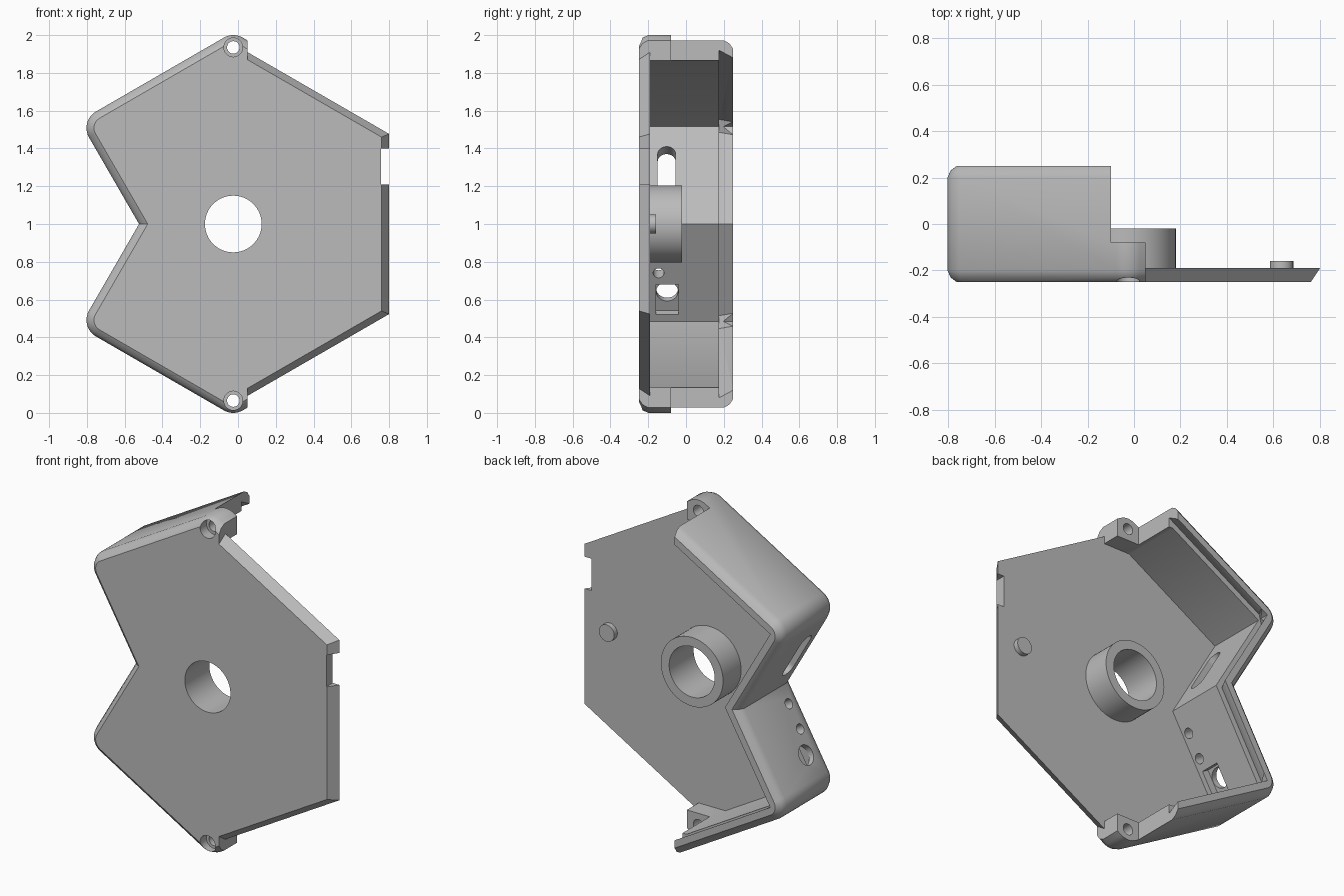
import bpy, bmesh, math
from mathutils import Vector, Matrix

if "Cube" in bpy.data.objects:
    bpy.data.objects.remove(bpy.data.objects["Cube"])

grey = bpy.data.materials.new("plain grey")
grey.use_nodes = True
grey.diffuse_color = (0.5, 0.5, 0.5, 1)
grey.node_tree.nodes["Principled BSDF"].inputs["Base Color"].default_value = (0.5, 0.5, 0.5, 1)

FRONT, FLOOR, BACK = -0.25, -0.19, 0.25


# --- 2D outlines in (x, z) ---
def inset(corners, dist):
    """Move every edge of a counter-clockwise outline inwards."""
    out = []
    for i, p in enumerate(corners):
        a = (p - corners[i - 1]).normalized()
        b = (corners[(i + 1) % len(corners)] - p).normalized()
        na, nb = Vector((-a.y, a.x)), Vector((-b.y, b.x))
        out.append(p + (na + nb) * dist / (1 + na.dot(nb)))
    return out


def rounded(corners, radii, segs=10):
    out = []
    for i, (p, r) in enumerate(zip(corners, radii)):
        if r <= 0:
            out.append(p)
            continue
        a = (corners[i - 1] - p).normalized()
        b = (corners[(i + 1) % len(corners)] - p).normalized()
        half = a.angle(b) / 2
        centre = p + (a + b).normalized() * r / math.sin(half)
        start, end = p + a * r / math.tan(half) - centre, p + b * r / math.tan(half) - centre
        ang = math.atan2(start.y, start.x)
        sweep = math.remainder(math.atan2(end.y, end.x) - ang, 2 * math.pi)
        for k in range(segs + 1):
            t = ang + sweep * k / segs
            out.append(centre + Vector((math.cos(t), math.sin(t))) * r)
    return out


def rect(x0, x1, z0, z1, r=0.0):
    c = [Vector(p) for p in ((x0, z0), (x1, z0), (x1, z1), (x0, z1))]
    return rounded(c, [r] * 4)


def circle(x, z, r, n=48):
    return [Vector((x + r * math.cos(2 * math.pi * k / n), z + r * math.sin(2 * math.pi * k / n)))
            for k in range(n)]


# --- solids ---
def loft(name, layers, matrix=None):
    """Skin matching outlines given as (outline, y) layers."""
    bm = bmesh.new()
    rings = [[bm.verts.new((p[0], y, p[1])) for p in pts] for pts, y in layers]
    for low, high in zip(rings, rings[1:]):
        for i in range(len(low)):
            bm.faces.new((low[i - 1], low[i], high[i], high[i - 1]))
    bm.faces.new(rings[0])
    bm.faces.new(rings[-1])
    if matrix:
        bm.transform(matrix)
    bmesh.ops.recalc_face_normals(bm, faces=bm.faces)
    mesh = bpy.data.meshes.new(name)
    bm.to_mesh(mesh)
    bm.free()
    mesh.materials.append(grey)
    obj = bpy.data.objects.new(name, mesh)
    bpy.context.scene.collection.objects.link(obj)
    return obj


def prism(name, outline, y0, y1, matrix=None):
    return loft(name, [(outline, y0), (outline, y1)], matrix)


def combine(target, tool, operation="DIFFERENCE"):
    tool.hide_render = True
    mod = target.modifiers.new("combine", "BOOLEAN")
    mod.operation, mod.object, mod.solver = operation, tool, "EXACT"
    bpy.context.view_layer.objects.active = target
    bpy.ops.object.modifier_apply(modifier=mod.name)
    bpy.data.objects.remove(tool)


# Outer outline: notched hexagon, counter-clockwise from the notch
NOTCH_X, MID, HOLE_X = -0.524, 1.0, -0.025
lower = [(-0.839, 0.455), (HOLE_X, -0.0155), (0.8, 0.461)]
hexagon = [Vector((NOTCH_X, MID))] + [Vector(p) for p in lower]
hexagon += [Vector((x, 2 * MID - z)) for x, z in reversed(lower)]


def outer(d):
    r = 0.1 - d
    return rounded(inset(hexagon, d), [0, r, r, 0, 0, r, r])


# Body with softened front and back rims
rim = [(0.04, 0.0), (0.014, 0.02), (0.0, 0.05)]
shell = loft("shell", [(outer(d), FRONT + h) for d, h in rim]
             + [(outer(d), BACK - h) for d, h in reversed(rim)])

# Open side: walls end early, screw posts stay short
combine(shell, prism("side_cut", rect(0.05, 2, -1, 3), -1, 1))
combine(shell, prism("wall_cut", rect(-0.1, 2, -1, 3), -0.08, 1))

# Cavity, leaving flat screw posts at both tips
wall = inset(hexagon, 0.08)
post = 0.135
cavity = [wall[0], wall[1]] + [Vector(p) for p in (
    (-0.126, post), (1.2, post), (1.2, 2 - post), (-0.126, 2 - post))] + [wall[6]]
combine(shell, prism("cavity", cavity, FLOOR, 1))

# Undercut groove for a sliding cover
groove_radii = [0, 0.05, 0, 0, 0, 0, 0.05]
combine(shell, loft("groove", [(rounded(inset(hexagon, d), groove_radii, 1), y)
                               for d, y in ((0.045, 0.175), (0.082, BACK + 0.004))]))


# Front plate with slanted edges on the open side
def plate_outline(x1, z_at_step):
    slope = math.tan(math.radians(30))
    ends = [(-0.02, z_at_step + 0.07 * slope), (x1, z_at_step - (x1 - 0.05) * slope)]
    return [Vector((x, 2 - z)) for x, z in ends] + [Vector(p) for p in reversed(ends)]


combine(shell, loft("plate", [(plate_outline(0.76, 1.87), FRONT),
                              (plate_outline(0.8, 1.91), FLOOR)]), "UNION")
combine(shell, prism("edge_notch", rect(0.757, 1, 1.21, 1.4), -1, 1))

# Central boss and bore
boss = prism("boss", circle(HOLE_X, MID, 0.205, 64), FLOOR - 0.02, -0.02)
for part in (shell, boss):
    combine(part, prism("bore", circle(HOLE_X, MID, 0.15, 64), -1, 1))

# Screw holes with counterbores
for z in (0.065, 1.935):
    combine(shell, prism("screw_hole", circle(HOLE_X, z, 0.033, 32), -1, 0.1))
    combine(shell, prism("counterbore", circle(HOLE_X, z, 0.05, 32), -1, FRONT + 0.06))


# Openings in the two notch walls
def wall_frame(side):
    along = Vector((-0.5, 0, 0.866 * side))
    inward = Vector((0.866, 0, 0.5 * side))
    m = Matrix((along, inward, Vector((0, 1, 0)))).transposed().to_4x4()
    return Matrix.Translation((NOTCH_X, 0, MID)) @ m


def along_wall(z):
    return (abs(z - MID) - 0.04) / 0.866


upper_wall, lower_wall = wall_frame(1), wall_frame(-1)
slot = rect(along_wall(1.14), along_wall(1.41), -0.15, -0.055, 0.047)
combine(shell, prism("slot", slot, -0.08, 0.16, upper_wall))
for z, y, r in ((0.87, -0.145, 0.029), (0.74, -0.145, 0.029), (0.62, -0.1, 0.058)):
    combine(shell, prism("wall_hole", circle(along_wall(z), y, r, 32), -0.08, 0.12, lower_wall))
pocket = rect(along_wall(0.68), along_wall(0.52), -0.16, -0.04)
combine(shell, prism("pocket", pocket, 0.035, 0.1, lower_wall))

# Locating peg on the plate
peg = prism("peg", circle(0.635, MID, 0.05), FLOOR - 0.02, -0.16)

# Smooth the curves, keep the edges sharp
for obj in (shell, boss, peg):
    bpy.ops.object.select_all(action="DESELECT")
    obj.select_set(True)
    bpy.context.view_layer.objects.active = obj
    bpy.ops.object.shade_smooth_by_angle(angle=math.radians(35))
